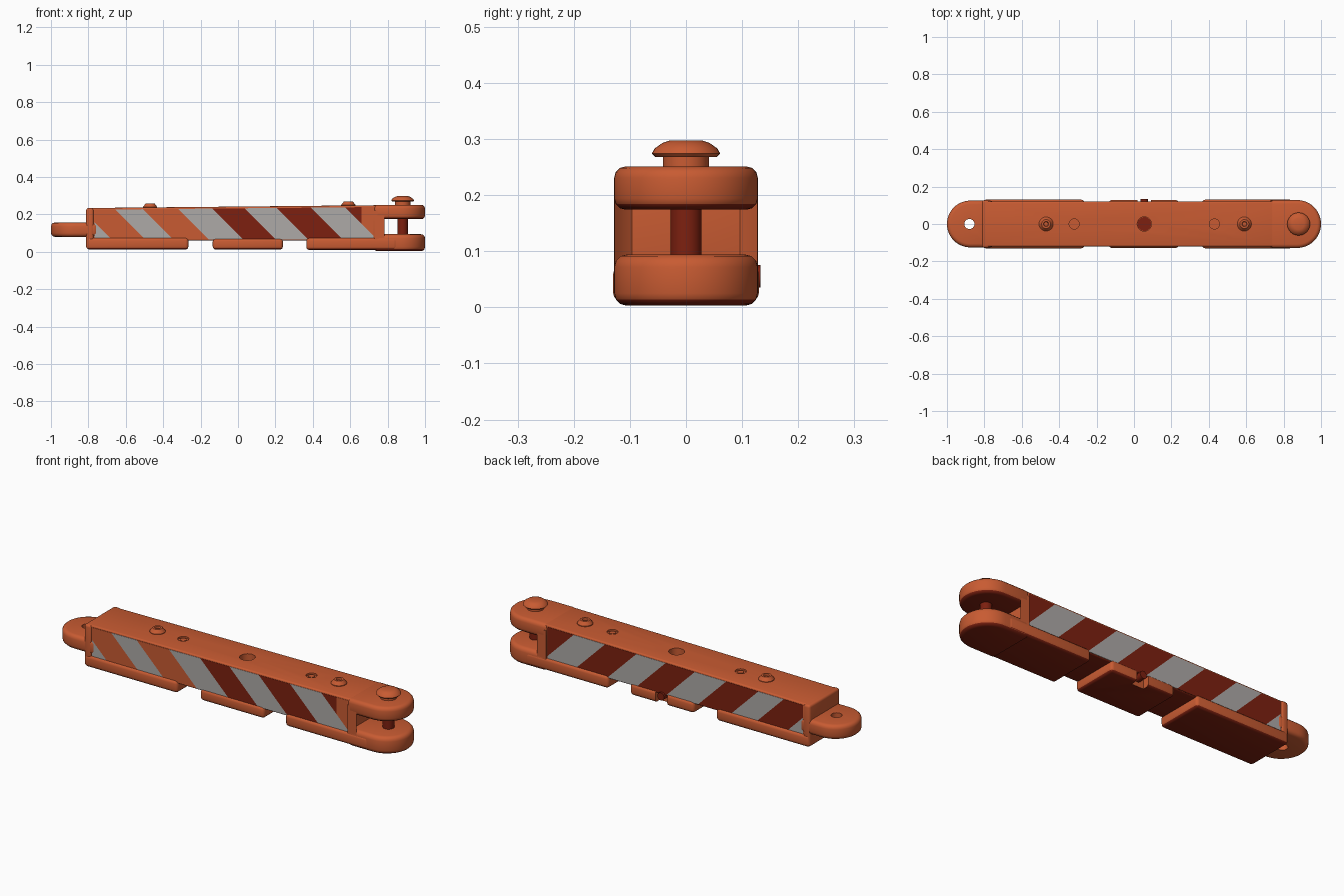
import bpy, bmesh, math
from mathutils import Vector

if "Cube" in bpy.data.objects:
    bpy.data.objects.remove(bpy.data.objects["Cube"])


def material(name, rgb):
    m = bpy.data.materials.new(name)
    m.diffuse_color = (*rgb, 1)
    m.use_nodes = True
    m.node_tree.nodes["Principled BSDF"].inputs["Base Color"].default_value = m.diffuse_color
    return m


ORANGE = material("orange plastic", (0.58, 0.105, 0.032))
RED = material("dark red", (0.205, 0.0145, 0.005))
WHITE = material("reflective grey white", (0.42, 0.40, 0.39))


def finish(name, bm, mats, bevel=0, cutters=(), dark_below=False):
    """Turn a bmesh into a bevelled, cut and smooth shaded object."""
    bmesh.ops.recalc_face_normals(bm, faces=bm.faces)
    me = bpy.data.meshes.new(name)
    bm.to_mesh(me)
    bm.free()
    for m in mats:
        me.materials.append(m)
    ob = bpy.data.objects.new(name, me)
    bpy.context.collection.objects.link(ob)
    bpy.ops.object.select_all(action='DESELECT')
    ob.select_set(True)
    bpy.context.view_layer.objects.active = ob
    if bevel:
        b = ob.modifiers.new("bevel", 'BEVEL')
        b.width, b.segments, b.limit_method = bevel, 3, 'ANGLE'
        b.angle_limit = math.radians(40)
        bpy.ops.object.modifier_apply(modifier="bevel")
    for c in cutters:
        d = ob.modifiers.new("cut", 'BOOLEAN')
        d.operation, d.solver, d.object = 'DIFFERENCE', 'EXACT', c
        bpy.ops.object.modifier_apply(modifier="cut")
        bpy.data.objects.remove(c)
    if dark_below:
        ob.data.materials.append(RED)
        for p in ob.data.polygons:
            if p.normal.z < -0.6:
                p.material_index = len(ob.data.materials) - 1
    bpy.ops.object.shade_smooth_by_angle(angle=math.radians(35))
    return ob


def prism(name, outline, lo, hi, axis='z', mat=ORANGE, **kw):
    """Extrude an outline along z (xy outline) or along y (xz outline)."""
    bm = bmesh.new()
    at = (lambda a, b, t: (a, b, t)) if axis == 'z' else (lambda a, b, t: (a, t, b))
    low = [bm.verts.new(at(a, b, lo)) for a, b in outline]
    top = [bm.verts.new(at(a, b, hi)) for a, b in outline]
    bm.faces.new(low)
    bm.faces.new(top)
    n = len(low)
    for i in range(n):
        bm.faces.new((low[i], low[(i + 1) % n], top[(i + 1) % n], top[i]))
    return finish(name, bm, [mat], **kw)


def lathe(name, profile, x, mat=ORANGE, steps=32):
    """Turn an (r, z) profile about a vertical axis at x."""
    bm = bmesh.new()
    vs = [bm.verts.new((x + r, 0, z)) for r, z in profile]
    es = [bm.edges.new(p) for p in zip(vs, vs[1:])]
    bmesh.ops.spin(bm, geom=vs + es, cent=(x, 0, 0), axis=(0, 0, 1),
                   angle=math.tau, steps=steps, use_duplicate=False)
    bmesh.ops.remove_doubles(bm, verts=bm.verts, dist=1e-5)
    return finish(name, bm, [mat])


def rod(name, x, r, z0, z1, mat=ORANGE):
    return lathe(name, [(0, z0), (r, z0), (r, z1), (0, z1)], x, mat)


def rect(x0, x1, w):
    return [(x0, -w), (x1, -w), (x1, w), (x0, w)]


def arc(cx, r, a0, a1, n=28):
    return [(cx + r * math.cos(math.radians(a0 + (a1 - a0) * i / n)),
             r * math.sin(math.radians(a0 + (a1 - a0) * i / n))) for i in range(n + 1)]


# main beam, slightly taller toward the right, with holes in its top
holes = [rod("hole_cutter", 0.055, 0.038, 0.20, 0.30)]
for hx, hz in ((-0.32, 0.230), (0.43, 0.237)):
    holes.append(rod("hole_cutter", hx, 0.027, hz, 0.30))
prism("beam", [(-0.80, 0.06), (0.75, 0.06), (0.75, 0.249), (-0.80, 0.234)],
      -0.12, 0.12, 'y', bevel=0.008, cutters=holes, dark_below=True)
rod("centre_hole_floor", 0.055, 0.037, 0.195, 0.204, RED)
for hx, hz in ((-0.32, 0.235), (0.43, 0.243)):
    rod("small_plug", hx, 0.016, hz - 0.02, hz)

# left end block
prism("left_end_block", rect(-0.812, -0.772, 0.127), 0.015, 0.234, bevel=0.012, dark_below=True)

# left tongue with its pin hole
prism("tongue", arc(-0.875, 0.125, 90, 270) + [(-0.75, -0.125), (-0.75, 0.125)],
      0.08, 0.156, bevel=0.02, cutters=[rod("hole_cutter", -0.88, 0.027, 0, 0.3)])

# three feet; the middle one has a notch in the back
prism("left_foot", rect(-0.81, -0.265, 0.13), 0.012, 0.075, bevel=0.016, dark_below=True)
notch = prism("notch_cutter", [(0.02, 0.09), (0.09, 0.09), (0.09, 0.2), (0.02, 0.2)], -0.05, 0.1)
prism("middle_foot", rect(-0.135, 0.24, 0.128), 0.012, 0.072, bevel=0.016,
      cutters=[notch], dark_below=True)
prism("right_foot", rect(0.365, 0.85, 0.13), 0.010, 0.075, bevel=0.016, dark_below=True)

# small lug inside the notch
prism("back_lug", [(0.055 + 0.02 * math.cos(i * math.pi / 8),
                    0.055 + 0.02 * math.sin(i * math.pi / 8)) for i in range(16)],
      0.08, 0.133, 'y', RED)

# right fork: two rounded plates joined by a hollowed wall
lobe = arc(0.872, 0.128, -90, 90) + [(0.725, 0.128), (0.725, -0.128)]
prism("fork_top_plate", lobe, 0.174, 0.251, bevel=0.02, dark_below=True)
prism("fork_bottom_plate", lobe, 0.003, 0.094, bevel=0.022, dark_below=True)
hollow = arc(0.875, 0.158, 126, 234)
prism("fork_wall", hollow + [(0.73, -0.128), (0.73, -0.06), (0.69, -0.06), (0.69, 0.06),
                             (0.73, 0.06), (0.73, 0.128)], 0.06, 0.22)

# hinge pin with button head
rod("pin_shaft", 0.88, 0.028, 0.08, 0.25, RED)
rod("pin_neck", 0.88, 0.041, 0.24, 0.275)
lathe("pin_head", [(0, 0.268), (0.055, 0.268), (0.061, 0.274), (0.056, 0.283),
                   (0.042, 0.293), (0.03, 0.297), (0, 0.297)], 0.88)

# studs on the top
for sx, sz in ((-0.47, 0.236), (0.59, 0.247)):
    lathe("top_stud", [(0, sz - 0.02), (0.038, sz - 0.02), (0.038, sz + 0.004), (0.024, sz + 0.022),
                       (0.014, sz + 0.022), (0.011, sz + 0.014), (0, sz + 0.014)], sx)

# striped side panels, cut along slanted lines
CUTS = [-0.85, -0.67, -0.52, -0.33, -0.145, 0.027, 0.2, 0.385, 0.57]
FRONT = [2, 0, 2, 0, 2, 1, 2, 1, 2, 1]
BACK = [2, 1, 2, 1, 2, 1, 2, 1, 2, 1]
for name, side, colours in (("front_stripes", -1, FRONT), ("back_stripes", 1, BACK)):
    bm = bmesh.new()
    y = side * 0.1215
    bm.faces.new([bm.verts.new(p) for p in ((-0.768, y, 0.065), (0.725, y, 0.065),
                                            (0.725, y, 0.239), (-0.768, y, 0.225))])
    planes = [((u, 0, 0.24), (1, 0, 1)) for u in CUTS] + [((0.66, 0, 0), (1, 0, 0))]
    for co, no in planes:
        bmesh.ops.bisect_plane(bm, geom=bm.verts[:] + bm.edges[:] + bm.faces[:],
                               plane_co=co, plane_no=no)
    for f in bm.faces:
        c = f.calc_center_median()
        u = c.x + c.z - 0.24
        f.material_index = colours[sum(u > k for k in CUTS)]
        if side < 0 and u > CUTS[-1] and c.x > 0.66:
            f.material_index = 0
    # give the sheet a thin edge reaching into the beam
    edge = [e for e in bm.edges if e.is_boundary]
    new = bmesh.ops.extrude_edge_only(bm, edges=edge)["geom"]
    bmesh.ops.translate(bm, verts=[v for v in new if isinstance(v, bmesh.types.BMVert)],
                        vec=Vector((0, -side * 0.003, 0)))
    finish(name, bm, [ORANGE, RED, WHITE])
